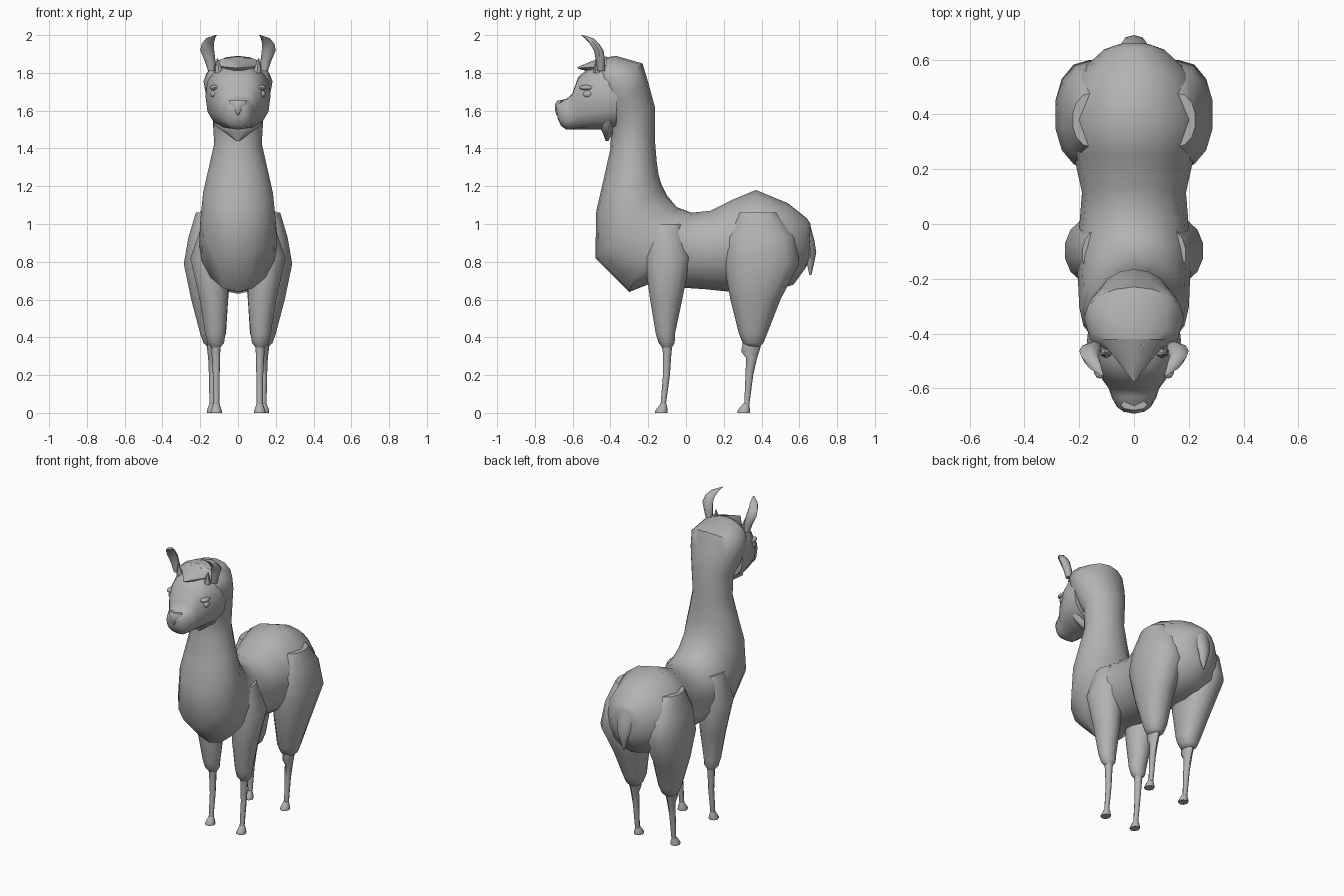
import bpy
import bmesh
from math import cos, sin, pi, radians
from mathutils import Vector

default_cube = bpy.data.objects.get("Cube")
if default_cube:
    bpy.data.objects.remove(default_cube, do_unlink=True)

grey = bpy.data.materials.new("fleece_grey")
grey.use_nodes = True
GREY_COLOUR = (0.45, 0.45, 0.45, 1)
grey.diffuse_color = GREY_COLOUR
grey.node_tree.nodes["Principled BSDF"].inputs["Base Color"].default_value = GREY_COLOUR


def finish(name, bm, mirrored=False, crease=50):
    """Turn a bmesh into a smooth shaded object, optionally mirrored left to right."""
    bmesh.ops.recalc_face_normals(bm, faces=bm.faces)
    mesh = bpy.data.meshes.new(name)
    bm.to_mesh(mesh)
    bm.free()
    mesh.materials.append(grey)
    mesh.shade_smooth()
    mesh.set_sharp_from_angle(angle=radians(crease))
    part = bpy.data.objects.new(name, mesh)
    bpy.context.collection.objects.link(part)
    if mirrored:
        part.modifiers.new("left_and_right", 'MIRROR').use_axis[0] = True
    return part


def signed_power(value, power):
    return abs(value) ** power * (1 if value >= 0 else -1)


def loft(name, sections, sides=14, squareness=2.0, mirrored=False, crease=50):
    """Skin rings, each spanning point a to point b (y, z) with an x centre and half width."""
    bm = bmesh.new()
    rings = []
    for a_y, a_z, b_y, b_z, x, half_width in sections:
        a, b = Vector((x, a_y, a_z)), Vector((x, b_y, b_z))
        centre, reach = (a + b) / 2, (a - b) / 2
        ring = []
        for i in range(sides):
            angle = 2 * pi * i / sides
            along = signed_power(cos(angle), 2 / squareness)
            across = signed_power(sin(angle), 2 / squareness)
            ring.append(bm.verts.new(centre + reach * along + Vector((half_width * across, 0, 0))))
        rings.append(ring)
    for lower, upper in zip(rings, rings[1:]):
        for i in range(sides):
            j = (i + 1) % sides
            bm.faces.new((lower[i], lower[j], upper[j], upper[i]))
    bm.faces.new(rings[0])
    bm.faces.new(rings[-1])
    return finish(name, bm, mirrored, crease)


def spine(name, rows, **options):
    """Loft centred on the body: rows of (top y, top z, bottom y, bottom z, half width)."""
    return loft(name, [(*row[:4], 0, row[4]) for row in rows], **options)


def column(name, rows, **options):
    """Loft of level rings: rows of (z, front y, back y, x centre, half width)."""
    return loft(name, [(front, z, back, z, x, w) for z, front, back, x, w in rows], **options)


# Rump, back, chest, neck and woolly hood as one continuous skin
spine("body_and_neck", [
    (.66, 1.0, .65, .81, .06),
    (.64, 1.03, .635, .77, .11),
    (.54, 1.11, .57, .68, .20),
    (.37, 1.18, .42, .63, .25),
    (.25, 1.13, .25, .64, .22),
    (.13, 1.07, .1, .655, .19),
    (.03, 1.06, -.05, .665, .2),
    (-.05, 1.09, -.2, .68, .21),
    (-.1, 1.15, -.3, .64, .205),
    (-.13, 1.21, -.48, .82, .2),
    (-.145, 1.26, -.475, 1.07, .185),
    (-.155, 1.33, -.44, 1.22, .16),
    (-.165, 1.45, -.4, 1.4, .126),
    (-.165, 1.62, -.395, 1.53, .135),
    (-.2, 1.75, -.43, 1.6, .168),
    (-.23, 1.85, -.46, 1.66, .183),
    (-.37, 1.89, -.47, 1.7, .16),
    (-.44, 1.88, -.48, 1.75, .1),
], sides=16)

# Face tapering into the muzzle
spine("face", [
    (-.36, 1.83, -.37, 1.51, .165),
    (-.43, 1.85, -.43, 1.5, .172),
    (-.52, 1.82, -.51, 1.5, .142),
    (-.57, 1.78, -.57, 1.5, .115),
    (-.602, 1.69, -.6, 1.5, .092),
    (-.63, 1.665, -.635, 1.5, .082),
    (-.675, 1.652, -.662, 1.52, .062),
    (-.688, 1.625, -.68, 1.56, .04),
], sides=16, squareness=2.5)

# Wool ruff hanging under the jaw
column("jaw_ruff", [
    (1.58, -.46, -.36, 0, .14),
    (1.52, -.46, -.38, 0, .125),
    (1.48, -.44, -.39, 0, .065),
    (1.44, -.425, -.41, 0, .008),
])

# Pointed tuft of wool over the brow
spine("forehead_fringe", [
    (-.42, 1.888, -.42, 1.79, .125),
    (-.5, 1.862, -.49, 1.8, .065),
    (-.576, 1.83, -.57, 1.822, .005),
], sides=8)

# Nose pad with a pointed lower edge
column("nose", [
    (1.655, -.68, -.64, 0, .05),
    (1.635, -.693, -.65, 0, .045),
    (1.6, -.693, -.65, 0, .022),
    (1.575, -.686, -.65, 0, .006),
], sides=8)

# Curved ears, wide in the middle and leaning forward at the tip
column("ears", [
    (1.81, -.47, -.43, .14, .018),
    (1.86, -.475, -.428, .147, .028),
    (1.92, -.488, -.437, .163, .037),
    (1.955, -.51, -.46, .16, .032),
    (1.983, -.535, -.49, .145, .024),
    (2.0, -.556, -.545, .116, .004),
], sides=8, mirrored=True)

# Small wool tufts on the inner side of the ears
column("ear_tufts", [
    (1.8, -.49, -.45, .1, .025),
    (1.84, -.485, -.46, .105, .014),
    (1.88, -.478, -.47, .11, .002),
], sides=6, mirrored=True)

# Almond eyes with a brow above
for name, place, size in (
    ("eyes", (.13, -.517, 1.688), (.016, .028, .019)),
    ("brows", (.125, -.525, 1.722), (.024, .04, .014)),
):
    bm = bmesh.new()
    bmesh.ops.create_uvsphere(bm, u_segments=12, v_segments=8, radius=1)
    bmesh.ops.scale(bm, vec=size, verts=bm.verts)
    bmesh.ops.translate(bm, vec=place, verts=bm.verts)
    finish(name, bm, mirrored=True)

# Short drooping tail
column("tail", [
    (1.0, .6, .656, 0, .05),
    (.92, .62, .678, 0, .055),
    (.85, .63, .69, 0, .045),
    (.79, .64, .678, 0, .025),
    (.73, .653, .664, 0, .004),
], sides=8)

# Woolly upper legs
column("front_upper_legs", [
    (1.0, -.2, -.02, .13, .06),
    (.82, -.22, .025, .15, .105),
    (.6, -.19, -.02, .128, .077),
    (.42, -.16, -.058, .12, .055),
    (.37, -.145, -.06, .118, .045),
    (.345, -.125, -.075, .118, .025),
], mirrored=True)
column("hind_upper_legs", [
    (1.06, .28, .48, .15, .075),
    (.93, .21, .58, .15, .115),
    (.79, .2, .6, .16, .13),
    (.6, .235, .5, .15, .1),
    (.42, .28, .43, .132, .07),
    (.37, .3, .41, .132, .052),
    (.35, .32, .39, .132, .03),
], squareness=2.2, mirrored=True)

# Thin shins that end in small hooves
column("front_shins", [
    (.37, -.13, -.07, .117, .027),
    (.32, -.123, -.077, .117, .023),
    (.2, -.122, -.085, .115, .018),
    (.04, -.135, -.107, .115, .016),
], sides=8, mirrored=True)
column("hind_shins", [
    (.37, .3, .4, .135, .033),
    (.325, .292, .388, .135, .027),
    (.29, .318, .376, .135, .023),
    (.2, .315, .356, .135, .019),
    (.04, .308, .335, .135, .016),
], sides=8, mirrored=True)
for name, toe, x in (("front_hooves", -.163, .115), ("hind_hooves", .273, .135)):
    column(name, [
        (.05, toe + .03, toe + .058, x, .016),
        (.028, toe + .012, toe + .064, x, .024),
        (.01, toe, toe + .066, x, .03),
        (0, toe, toe + .066, x, .03),
    ], sides=8, mirrored=True)
